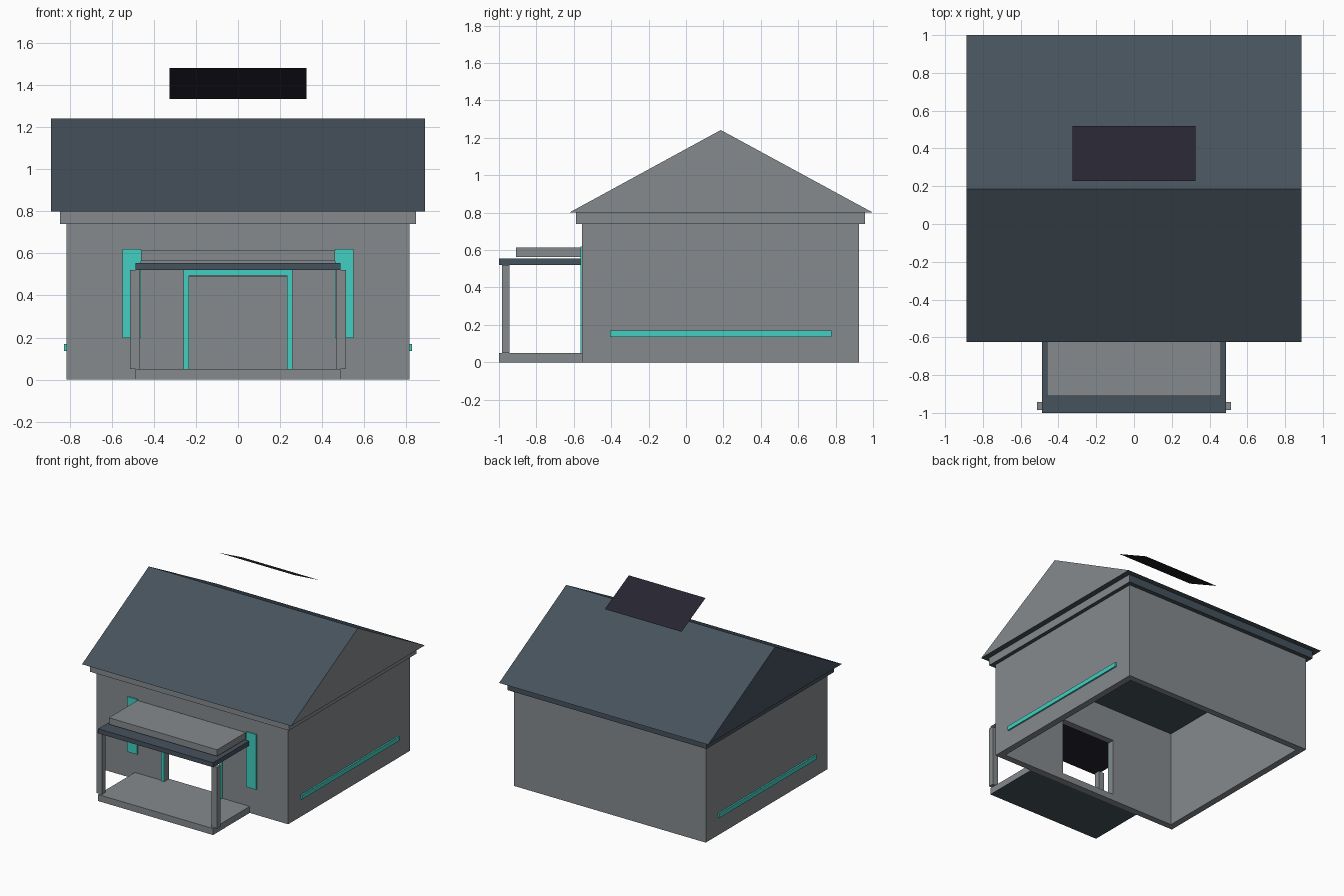
import bpy, bmesh
from mathutils import Vector

if "Cube" in bpy.data.objects:
    bpy.data.objects.remove(bpy.data.objects["Cube"])


def material(name, rgb):
    """Flat colour from sRGB 0-255 values."""
    lin = [((c / 255 + 0.055) / 1.055) ** 2.4 for c in rgb]
    m = bpy.data.materials.new(name)
    m.diffuse_color = (*lin, 1)
    m.use_nodes = True
    m.node_tree.nodes["Principled BSDF"].inputs["Base Color"].default_value = m.diffuse_color
    return m


GRAY = material("wall gray", (134, 138, 141))
SLATE = material("roof slate", (70, 82, 92))
TEAL = material("trim teal", (66, 207, 194))
DARK = material("panel dark", (38, 37, 49))


def mesh(name, verts, faces, mats, rule=None):
    """Mesh part; rule(normal, centre) gives the material slot of each face."""
    me = bpy.data.meshes.new(name)
    bm = bmesh.new()
    vs = [bm.verts.new(v) for v in verts]
    for f in faces:
        bm.faces.new([vs[i] for i in f])
    if len(faces) > 1:
        bmesh.ops.recalc_face_normals(bm, faces=bm.faces)
    bm.normal_update()
    for f in bm.faces:
        f.material_index = rule(f.normal, f.calc_center_median()) if rule else 0
    bm.to_mesh(me)
    bm.free()
    for m in mats:
        me.materials.append(m)
    ob = bpy.data.objects.new(name, me)
    bpy.context.collection.objects.link(ob)
    return ob


def box(name, x, y, z, mats, rule=None):
    verts = [(a, b, c) for a in x for b in y for c in z]
    faces = [(0, 1, 3, 2), (4, 5, 7, 6), (0, 1, 5, 4),
             (2, 3, 7, 6), (0, 2, 6, 4), (1, 3, 7, 5)]
    return mesh(name, verts, faces, mats, rule)


def pair(name, x, y, z, mats):
    """Left and right copies of one box."""
    box(name + "_right", x, y, z, mats)
    box(name + "_left", (-x[1], -x[0]), y, z, mats)


def underside(n, c):
    return int(n.z < -0.5)


# Hollow walls, open at the bottom, with a doorway in the front
W, F, B, T, TOP = 0.815, -0.555, 0.924, 0.05, 0.74
DOOR, DOOR_TOP, STEP = 0.232, 0.49, 0.05
box("back_wall", (-W, W), (B - T, B), (0, TOP), [GRAY])
pair("side_wall", (W - T, W), (F + T, B - T), (0, TOP), [GRAY])
pair("front_wall", (DOOR, W), (F, F + T), (0, TOP), [GRAY])
box("door_lintel", (-DOOR, DOOR), (F, F + T), (DOOR_TOP, TOP), [GRAY])
box("door_sill", (-DOOR, DOOR), (F, F + T), (0, STEP), [GRAY])

# Eave band: gray on front and right, slate elsewhere
box("eave_band", (-0.845, 0.845), (-0.588, 0.957), (TOP, 0.80), [GRAY, SLATE],
    lambda n, c: int(not (n.x > 0.5 or n.y < -0.5)))

# Gabled roof: gray right gable, slate elsewhere
profile = [(-0.625, 0.80), (1.0, 0.80), (0.186, 1.242)]
mesh("roof", [(x, y, z) for x in (-0.888, 0.888) for y, z in profile],
     [(0, 1, 2), (3, 4, 5), (0, 1, 4, 3), (1, 2, 5, 4), (2, 0, 3, 5)],
     [SLATE, GRAY], lambda n, c: int(n.x > 0.5))

# Thin panel above the rear slope
mesh("roof_panel", [(-0.326, 0.228, 1.482), (0.326, 0.228, 1.482),
                    (0.326, 0.52, 1.334), (-0.326, 0.52, 1.334)],
     [(0, 1, 2, 3)], [DARK])

# Porch: floor, posts, canopy and raised top slab
box("porch_floor", (-0.488, 0.488), (-1, F), (0, STEP), [GRAY, SLATE], underside)
pair("porch_post", (0.466, 0.513), (-0.985, -0.943), (STEP, 0.52), [GRAY])
box("porch_canopy", (-0.488, 0.488), (-1, F - 0.008), (0.52, 0.555),
    [SLATE, DARK], underside)
box("canopy_slab", (-0.46, 0.46), (-0.91, F - 0.008), (0.563, 0.613), [GRAY])

# Teal door frame, wall strips and side stripes
trim_y = (F - 0.009, F)
pair("door_frame_side", (DOOR, 0.259), trim_y, (STEP, 0.52), [TEAL])
box("door_frame_top", (-DOOR, DOOR), trim_y, (0.495, 0.52), [TEAL])
pair("front_strip", (0.462, 0.548), trim_y, (0.197, 0.62), [TEAL])
pair("side_stripe", (W, 0.827), (-0.405, 0.777), (0.136, 0.169), [TEAL])
